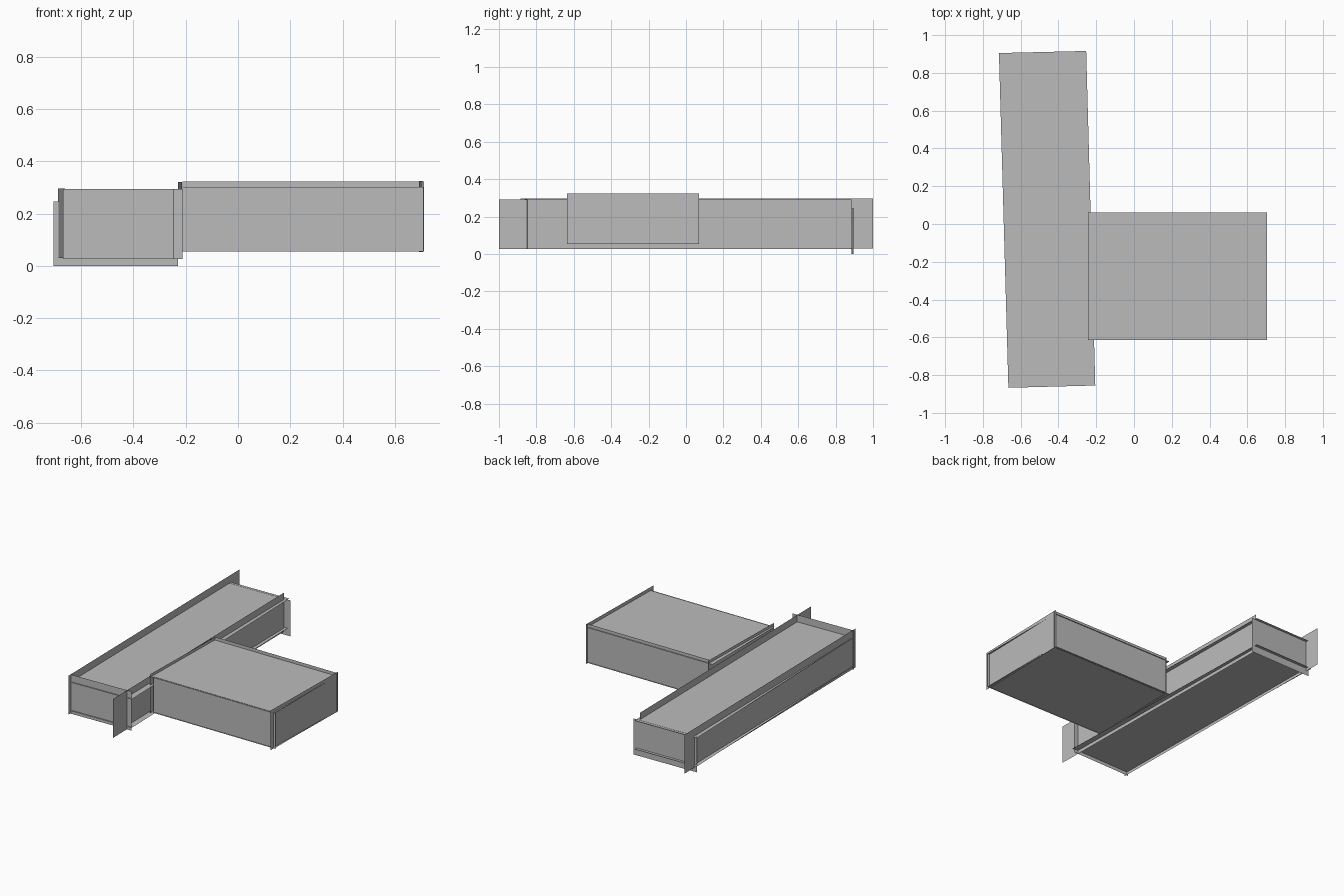
import bpy

cube = bpy.data.objects.get("Cube")
if cube:
    bpy.data.objects.remove(cube, do_unlink=True)

# One plain grey for every sheet
grey = bpy.data.materials.new("light_grey")
grey.use_nodes = True
colour = (0.5, 0.5, 0.5, 1)
grey.diffuse_color = colour
grey.node_tree.nodes["Principled BSDF"].inputs["Base Color"].default_value = colour


def sheet(name, corners):
    """A single flat panel through the given corners."""
    mesh = bpy.data.meshes.new(name)
    mesh.from_pydata(corners, [], [range(len(corners))])
    mesh.materials.append(grey)
    obj = bpy.data.objects.new(name, mesh)
    bpy.context.collection.objects.link(obj)


def wall(name, start, end, low, high):
    """An upright panel; its outside is on the right of start to end."""
    sheet(name, [(*start, low), (*end, low), (*end, high), (*start, high)])


def slab(name, outline, z, up=True):
    """A level panel from an anticlockwise outline."""
    points = [(x, y, z) for x, y in outline]
    sheet(name, points if up else points[::-1])


# Long wing: slightly skewed slabs between overlapping walls
long_outline = [(-0.665, -0.867), (-0.205, -0.855), (-0.253, 0.916), (-0.715, 0.905)]
slab("long_wing_roof", long_outline, 0.245)
slab("long_wing_floor", long_outline, 0.05, up=False)
wall("long_wing_front_wall", (-0.67, -0.86), (-0.212, -0.848), 0.026, 0.294)
wall("long_wing_left_wall", (-0.245, -1.0), (-0.272, 0.885), 0.026, 0.292)
wall("long_wing_back_wall", (-0.23, 0.896), (-0.705, 0.886), 0.0, 0.246)
wall("long_wing_right_wall", (-0.688, 1.0), (-0.662, -0.885), 0.03, 0.296)

# Short wing: wider box joined to the side of the long wing
short_outline = [(-0.243, -0.613), (0.705, -0.613), (0.705, 0.062), (-0.243, 0.062)]
slab("short_wing_roof", short_outline, 0.3)
slab("short_wing_floor", short_outline, 0.06, up=False)
wall("short_wing_front_wall", (-0.213, -0.607), (0.71, -0.607), 0.055, 0.302)
wall("short_wing_left_wall", (0.692, -0.635), (0.707, 0.07), 0.053, 0.324)
wall("short_wing_back_wall", (0.712, 0.056), (-0.213, 0.056), 0.055, 0.322)
wall("short_wing_right_wall", (-0.215, 0.065), (-0.23, -0.625), 0.055, 0.32)
